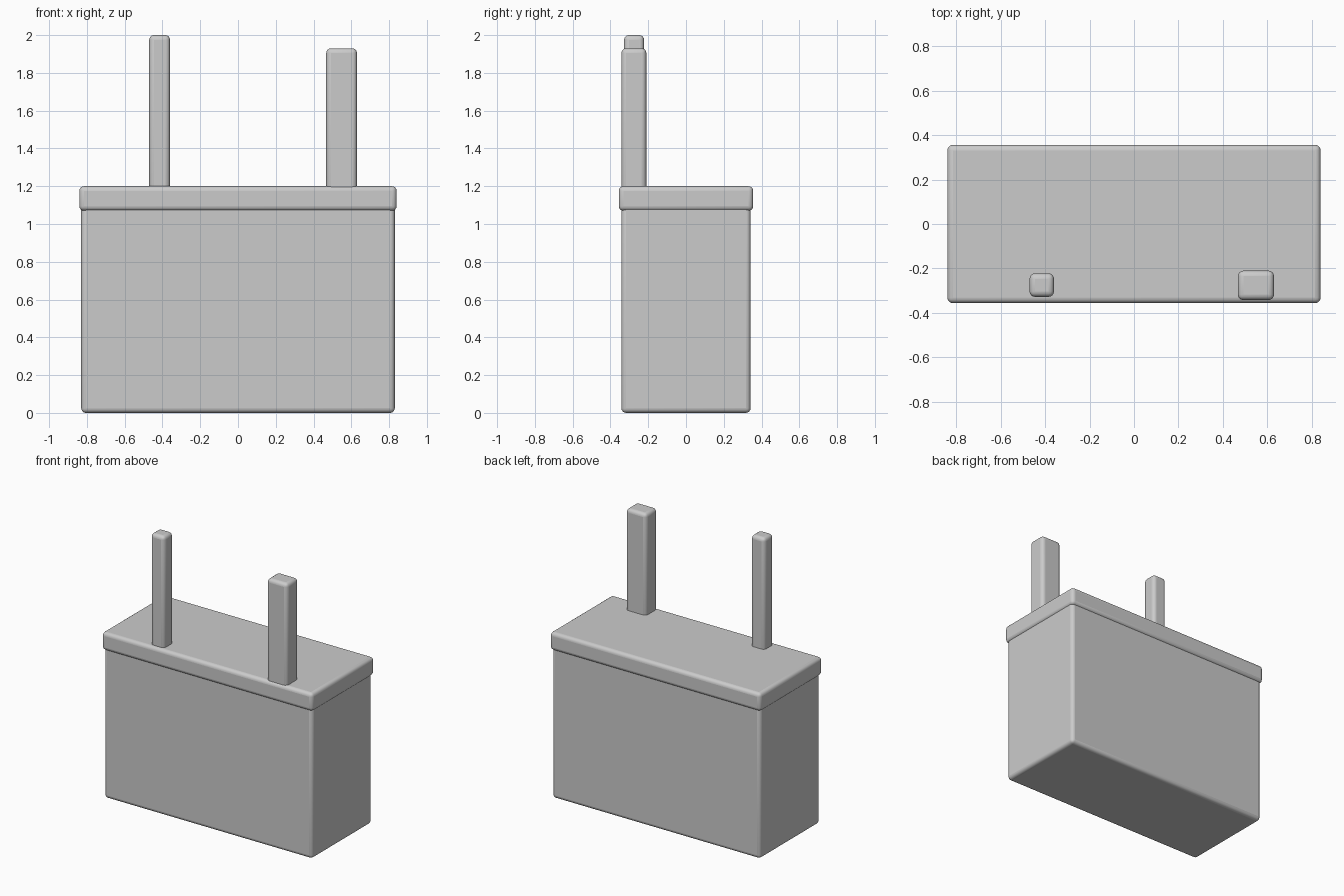
import bpy
from mathutils import Vector

cube = bpy.data.objects.get("Cube")
if cube:
    bpy.data.objects.remove(cube, do_unlink=True)

# Single plain grey
grey = bpy.data.materials.new("plain_grey")
grey.use_nodes = True
colour = (0.6, 0.6, 0.6, 1)
grey.diffuse_color = colour
grey.node_tree.nodes["Principled BSDF"].inputs["Base Color"].default_value = colour


def rounded_box(name, low, high, radius):
    """Box between two corners with softly rounded edges."""
    low, high = Vector(low), Vector(high)
    bpy.ops.mesh.primitive_cube_add(size=1, location=(low + high) / 2)
    box = bpy.context.object
    box.name = name
    box.scale = high - low
    bpy.ops.object.transform_apply(location=False, rotation=False, scale=True)
    box.data.materials.append(grey)
    bevel = box.modifiers.new("Rounded edges", "BEVEL")
    bevel.width = radius
    bevel.segments = 4
    bpy.ops.object.shade_smooth_by_angle()
    return box


# Tank and its overhanging lid
rounded_box("body", (-0.83, -0.342, 0), (0.83, 0.342, 1.1), 0.025)
rounded_box("lid", (-0.84, -0.356, 1.07), (0.84, 0.356, 1.2), 0.025)

# Upright posts along the front edge, sunk into the lid
rounded_box("thin_post", (-0.47, -0.328, 1.15), (-0.36, -0.222, 2), 0.025)
rounded_box("wide_post", (0.467, -0.342, 1.15), (0.63, -0.21, 1.93), 0.025)
